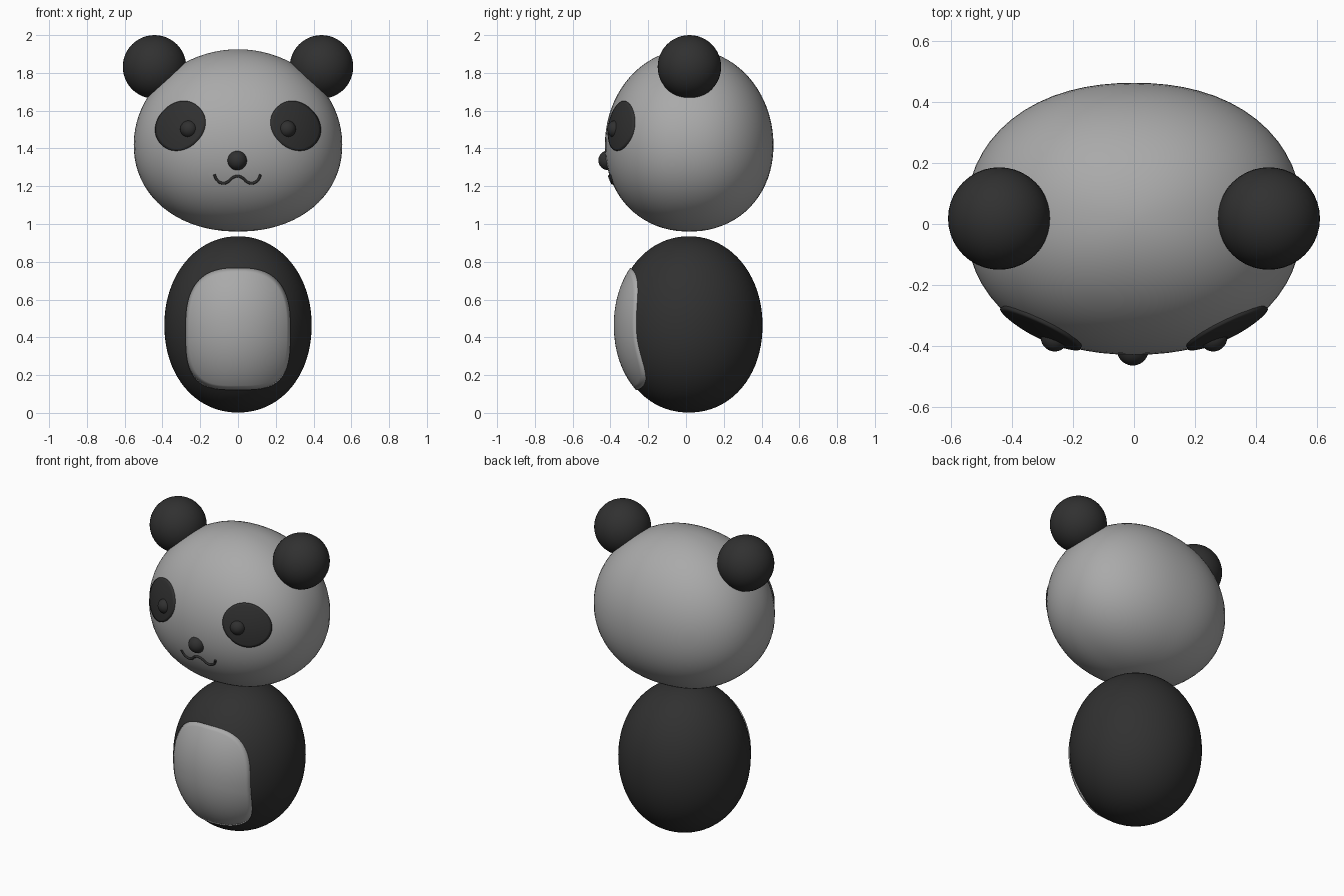
import bpy, bmesh, math
from mathutils import Vector

if "Cube" in bpy.data.objects:
    bpy.data.objects.remove(bpy.data.objects["Cube"])


def material(name, v):
    m = bpy.data.materials.new(name)
    m.diffuse_color = (v, v, v, 1)
    m.use_nodes = True
    m.node_tree.nodes["Principled BSDF"].inputs["Base Color"].default_value = m.diffuse_color
    return m


GREY = material("pale grey", 0.40)
DARK = material("charcoal", 0.03)


class Blob:
    """Super-ellipsoid: p rounds the plan, q_up / q_low round the side profile."""
    def __init__(self, centre, half, z_up, z_low, p=2.0, q_up=2.0, q_low=2.0):
        self.c, self.half = Vector(centre), half
        self.z_up, self.z_low, self.p, self.q_up, self.q_low = z_up, z_low, p, q_up, q_low

    def zq(self, z):
        return (self.z_up, self.q_up) if z >= 0 else (self.z_low, self.q_low)

    def direct(self, d):
        x, y, z = d
        h, q = self.zq(z)
        n = ((abs(x) ** self.p + abs(y) ** self.p) ** (q / self.p) + abs(z) ** q) ** (1 / q)
        return self.c + Vector((x * self.half[0], y * self.half[1], z * h)) / n

    def front(self, x, z, off):
        # point on the front surface, lifted outward by off
        x, z = x - self.c.x, z - self.c.z
        h, q = self.zq(z)
        plan = max(0, 1 - abs(z / h) ** q) ** (self.p / q)
        t = max(0, plan - abs(x / self.half[0]) ** self.p) ** (1 / self.p)
        v = Vector((x, -self.half[1] * t, z))
        return self.c + v + v.normalized() * off


def finish(name, bm, mat):
    bmesh.ops.recalc_face_normals(bm, faces=bm.faces)
    for f in bm.faces:
        f.smooth = True
    me = bpy.data.meshes.new(name)
    bm.to_mesh(me)
    bm.free()
    me.materials.append(mat)
    ob = bpy.data.objects.new(name, me)
    bpy.context.collection.objects.link(ob)
    return ob


def add_blob(name, blob, mat, seg=64, rings=40):
    bm = bmesh.new()
    bmesh.ops.create_uvsphere(bm, u_segments=seg, v_segments=rings, radius=1)
    for v in bm.verts:
        v.co = blob.direct(v.co)
    return finish(name, bm, mat)


def add_ball(name, centre, r, mat):
    return add_blob(name, Blob(centre, (r, r), r, r), mat, 40, 24)


def add_patch(name, blob, outline, centre, off, mat, seg=64, rings=10):
    # thin plate hugging the blob; the last ring sinks in to close its rim
    bm = bmesh.new()
    cx, cz = centre
    mid = bm.verts.new(blob.front(cx, cz, off))
    levels = [((i + 1) / rings, off) for i in range(rings)] + [(1.0, -0.01)]
    prev = None
    for r, o in levels:
        ring = []
        for i in range(seg):
            dx, dz = outline(2 * math.pi * i / seg)
            ring.append(bm.verts.new(blob.front(cx + r * dx, cz + r * dz, o)))
        for i in range(seg):
            j = (i + 1) % seg
            if prev:
                bm.faces.new((prev[i], prev[j], ring[j], ring[i]))
            else:
                bm.faces.new((mid, ring[j], ring[i]))
        prev = ring
    ob = finish(name, bm, mat)
    # make sure the open plate faces forward
    if sum((p.normal.y * p.area for p in ob.data.polygons)) > 0:
        ob.data.flip_normals()
    return ob


def super_outline(a, b, n_up, n_low, tilt=0.0):
    def f(t):
        c, s = math.cos(t), math.sin(t)
        n = n_up if s >= 0 else n_low
        x = math.copysign(abs(c) ** (2 / n), c) * a
        z = math.copysign(abs(s) ** (2 / n), s) * b
        return (x * math.cos(tilt) - z * math.sin(tilt),
                x * math.sin(tilt) + z * math.cos(tilt))
    return f


# Body and head
body = Blob((0, 0.015, 0.465), (0.39, 0.39), 0.47, 0.463, 2.0, 2.05, 2.1)
head = Blob((0, 0.017, 1.42), (0.552, 0.446), 0.505, 0.46, 2.2, 2.0, 2.12)
add_blob("body", body, DARK)
add_blob("head", head, GREY)

# Belly panel
add_patch("belly_panel", body, super_outline(0.273, 0.318, 2.7, 3.4),
          (0, 0.445), 0.007, GREY, 96, 14)

# Ears, eye patches and eyes on both sides
for side, s in (("left", -1), ("right", 1)):
    add_ball(side + "_ear", (s * 0.442, 0.018, 1.832), 0.168, DARK)
    add_patch(side + "_eye_patch", head,
              super_outline(0.138, 0.117, 2.1, 2.1, -s * math.pi / 4),
              (s * 0.302, 1.518), 0.009, DARK)
    add_ball(side + "_eye", (s * 0.26, -0.372, 1.502), 0.046, DARK)

# Nose
add_ball("nose", (-0.004, -0.412, 1.337), 0.052, DARK)

# Mouth: a rounded w-shaped tube lying on the face
half = [(0.122, 1.262), (0.108, 1.234), (0.08, 1.217), (0.052, 1.223),
        (0.028, 1.244), (0, 1.254)]
path = [(-x, z) for x, z in half] + half[-2::-1]
cu = bpy.data.curves.new("mouth", "CURVE")
cu.dimensions = "3D"
cu.bevel_depth = 0.007
cu.bevel_resolution = 3
cu.use_fill_caps = True
sp = cu.splines.new("BEZIER")
sp.bezier_points.add(len(path) - 1)
for bp, (x, z) in zip(sp.bezier_points, path):
    bp.co = head.front(x - 0.003, z, 0.002)
    bp.handle_left_type = bp.handle_right_type = "AUTO"
cu.materials.append(DARK)
bpy.context.collection.objects.link(bpy.data.objects.new("mouth", cu))
